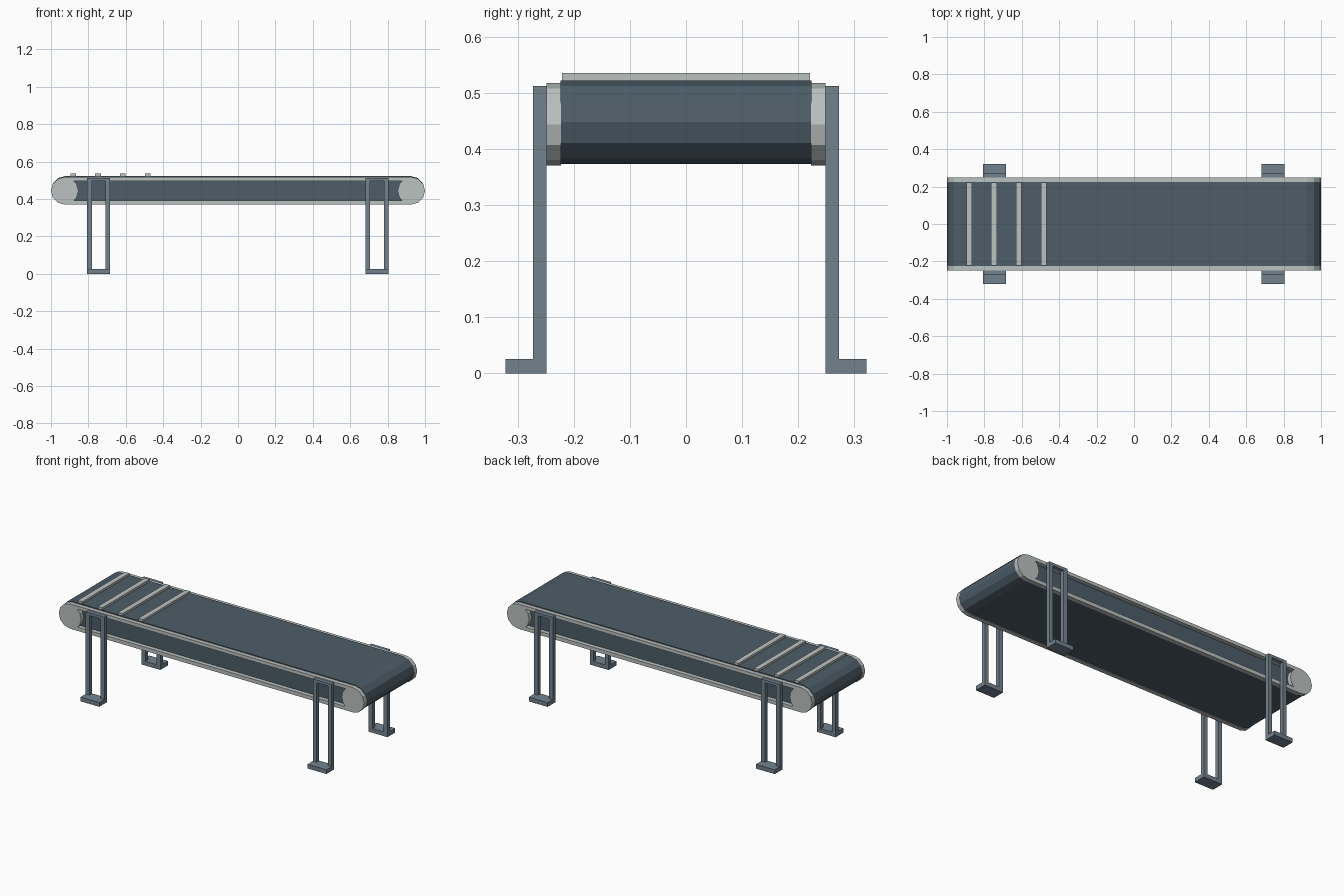
import bpy, bmesh, math
from mathutils import Matrix, Vector

if "Cube" in bpy.data.objects:
    bpy.data.objects.remove(bpy.data.objects["Cube"])


def material(name, rgb):
    m = bpy.data.materials.new(name)
    m.diffuse_color = (*rgb, 1)
    m.use_nodes = True
    m.node_tree.nodes["Principled BSDF"].inputs["Base Color"].default_value = m.diffuse_color
    return m


DARK = material("dark_rubber", (0.075, 0.11, 0.14))
STEEL = material("painted_steel", (0.17, 0.225, 0.275))
LIGHT = material("light_metal", (0.50, 0.54, 0.53))


def add_box(bm, x0, x1, y0, y1, z0, z1):
    size = Vector((x1 - x0, y1 - y0, z1 - z0))
    mid = Vector((x0 + x1, y0 + y1, z0 + z1)) / 2
    bmesh.ops.create_cube(bm, size=1, matrix=Matrix.Translation(mid) @ Matrix.Diagonal((*size, 1)))


def add_prism(bm, outline, y0, y1):
    face = bm.faces.new([bm.verts.new((x, y0, z)) for x, z in outline])
    ext = bmesh.ops.extrude_face_region(bm, geom=[face], use_keep_orig=True)
    moved = [v for v in ext["geom"] if isinstance(v, bmesh.types.BMVert)]
    bmesh.ops.translate(bm, verts=moved, vec=(0, y1 - y0, 0))


def arc(cx, cz, r, start, end, steps):
    angles = [math.radians(start + (end - start) * i / steps) for i in range(steps + 1)]
    return [(cx + r * math.cos(a), cz + r * math.sin(a)) for a in angles]


def finish(name, bm, mat):
    bmesh.ops.recalc_face_normals(bm, faces=bm.faces)
    mesh = bpy.data.meshes.new(name)
    bm.to_mesh(mesh)
    bm.free()
    mesh.materials.append(mat)
    obj = bpy.data.objects.new(name, mesh)
    bpy.context.collection.objects.link(obj)
    return obj


# Belt: long loop with rounded ends
bm = bmesh.new()
add_prism(bm, arc(0.924, 0.4475, 0.0745, -90, 90, 6) + arc(-0.924, 0.4475, 0.0745, 90, 270, 6),
          -0.224, 0.224)
finish("belt", bm, DARK)

# Raised cleats across the belt at one end
for i in range(4):
    x = -0.881 + i * 0.1325
    bm = bmesh.new()
    add_box(bm, x - 0.015, x + 0.015, -0.221, 0.221, 0.515, 0.535)
    finish(f"cleat_{i + 1}", bm, LIGHT)

for side, s in (("front", -1), ("back", 1)):
    # Side frame: end discs joined by a top and a bottom rail
    bm = bmesh.new()
    for cx in (-0.9265, 0.9265):
        add_prism(bm, arc(cx, 0.4435, 0.0735, 0, 330, 11), s * 0.223, s * 0.249)
    y0, y1 = sorted((s * 0.223, s * 0.249))
    for z0, z1 in ((0.37, 0.392), (0.497, 0.517)):
        add_box(bm, -0.9265, 0.9265, y0, y1, z0, z1)
    finish(f"{side}_side_frame", bm, LIGHT)

    # Legs: open upright frame with a foot turned outward
    for end, cx in (("left", -0.745), ("right", 0.743)):
        bm = bmesh.new()
        y0, y1 = sorted((s * 0.249, s * 0.273))
        f0, f1 = sorted((s * 0.249, s * 0.322))
        for x in (cx - 0.049, cx + 0.049):
            add_box(bm, x - 0.0125, x + 0.0125, y0, y1, 0.025, 0.512)
        add_box(bm, cx - 0.0365, cx + 0.0365, y0, y1, 0.495, 0.512)
        add_box(bm, cx - 0.0615, cx + 0.0615, f0, f1, 0, 0.025)
        finish(f"{side}_{end}_leg", bm, STEEL)
